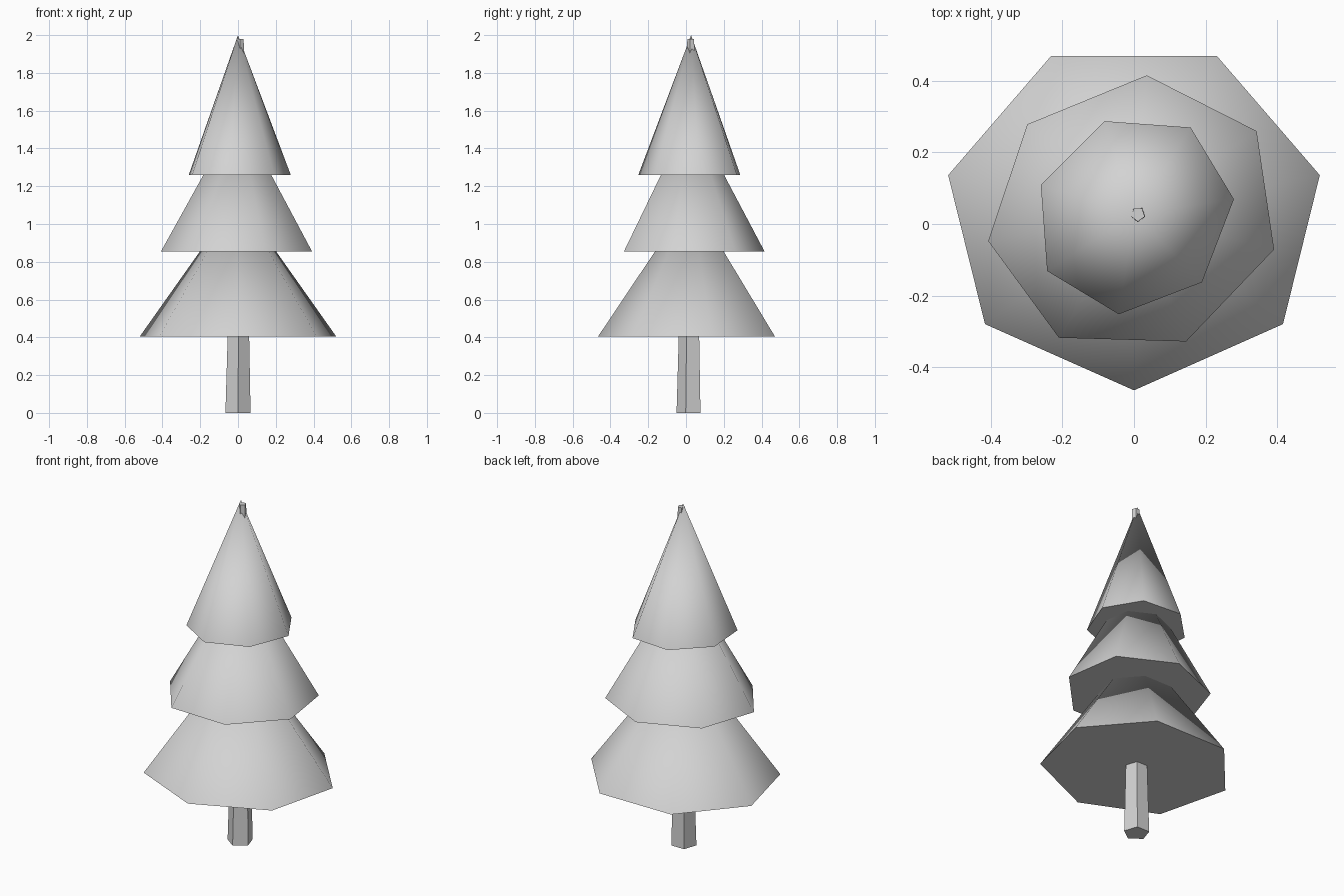
import bpy
import bmesh
from math import cos, sin, pi, radians
from mathutils import Matrix, Vector

cube = bpy.data.objects.get("Cube")
if cube:
    bpy.data.objects.remove(cube, do_unlink=True)

GREY = (0.65, 0.65, 0.65, 1.0)
grey = bpy.data.materials.new("plain grey")
grey.use_nodes = True
grey.diffuse_color = GREY
grey.node_tree.nodes["Principled BSDF"].inputs["Base Color"].default_value = GREY


def ring(bm, sides, rx, ry, center, turn=0):
    """Polygon ring with one corner at the front, then turned about z."""
    spin = Matrix.Rotation(radians(turn), 3, "Z")
    angles = [-pi / 2 + 2 * pi * i / sides for i in range(sides)]
    return [bm.verts.new(Vector(center) + spin @ Vector((rx * cos(a), ry * sin(a), 0)))
            for a in angles]


def finish(name, bm):
    bmesh.ops.recalc_face_normals(bm, faces=bm.faces[:])
    mesh = bpy.data.meshes.new(name)
    bm.to_mesh(mesh)
    bm.free()
    mesh.materials.append(grey)
    obj = bpy.data.objects.new(name, mesh)
    bpy.context.collection.objects.link(obj)
    bpy.ops.object.select_all(action="DESELECT")
    obj.select_set(True)
    bpy.context.view_layer.objects.active = obj
    bpy.ops.object.shade_smooth_by_angle(angle=radians(60))


def add_tier(name, rx, z, apex, turn):
    """Seven-sided cone, slightly wider along its own x axis."""
    bm = bmesh.new()
    base = ring(bm, 7, rx, rx / 1.083, (0, 0.027, z), turn)
    tip = bm.verts.new((0, 0.027, apex))
    bm.faces.new(base)
    for a, b in zip(base, base[1:] + base[:1]):
        bm.faces.new((a, b, tip))
    finish(name, bm)


# Foliage: three stacked cones, each turned a little further
add_tier("lower_foliage", 0.533, 0.405, 1.14, 0)
add_tier("middle_foliage", 0.416, 0.855, 1.59, 22.3)
add_tier("upper_foliage", 0.291, 1.26, 2.0, 45)

# Trunk: tapered five-sided post that just breaks through at the tip
bm = bmesh.new()
low = ring(bm, 5, 0.07, 0.07, (0, 0.02, 0))
high = ring(bm, 5, 0.02, 0.02, (0.011, 0.027, 1.98))
bm.faces.new(low)
bm.faces.new(high)
for i in range(5):
    j = (i + 1) % 5
    bm.faces.new((low[i], low[j], high[j], high[i]))
# Corners of the post are softened, so allow a wide smoothing angle
finish("trunk", bm)
bpy.ops.object.shade_smooth_by_angle(angle=radians(80))
